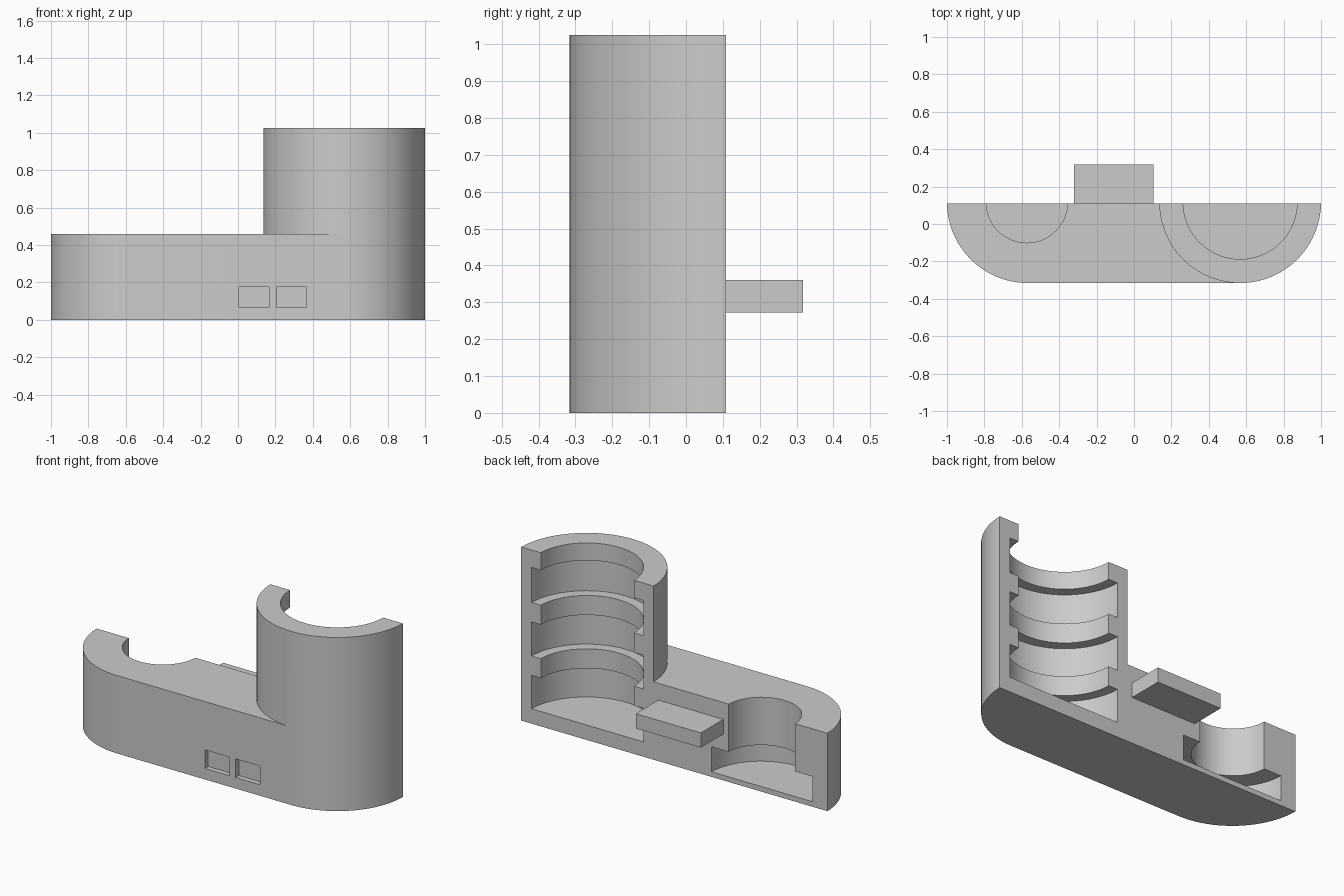
import bpy
import bmesh
from math import pi, sin, cos, asin

cube = bpy.data.objects.get("Cube")
if cube:
    bpy.data.objects.remove(cube, do_unlink=True)

BACK, AXIS_Y, R = 0.109, 0.117, 0.4325
TOWER_X, CUP_X = 0.5675, -0.5675
BASE_H, TOWER_H = 0.46, 1.025

grey = bpy.data.materials.new("plain grey")
grey.use_nodes = True
grey.diffuse_color = (0.6, 0.6, 0.6, 1)
grey.node_tree.nodes["Principled BSDF"].inputs["Base Color"].default_value = (0.6, 0.6, 0.6, 1)


def finish(bm, name):
    bmesh.ops.recalc_face_normals(bm, faces=bm.faces)
    mesh = bpy.data.meshes.new(name)
    bm.to_mesh(mesh)
    bm.free()
    mesh.materials.append(grey)
    obj = bpy.data.objects.new(name, mesh)
    bpy.context.collection.objects.link(obj)
    return obj


def prism(name, outline, z0, z1):
    """Extrude a plan outline from z0 up to z1."""
    bm = bmesh.new()
    face = bm.faces.new([bm.verts.new((x, y, z0)) for x, y in outline])
    ext = bmesh.ops.extrude_face_region(bm, geom=[face])
    top = [v for v in ext["geom"] if isinstance(v, bmesh.types.BMVert)]
    bmesh.ops.translate(bm, verts=top, vec=(0, 0, z1 - z0))
    return finish(bm, name)


def box(name, x0, x1, y0, y1, z0, z1):
    return prism(name, [(x0, y0), (x1, y0), (x1, y1), (x0, y1)], z0, z1)


def arc(cx, r, a0, a1, steps):
    return [(cx + r * cos(a0 + (a1 - a0) * i / steps),
             AXIS_Y + r * sin(a0 + (a1 - a0) * i / steps)) for i in range(steps + 1)]


def disc(name, cx, r, z0, z1):
    return prism(name, arc(cx, r, 0, 2 * pi, 72)[:-1], z0, z1)


def combine(target, tool, operation):
    mod = target.modifiers.new("combine", 'BOOLEAN')
    mod.operation, mod.solver, mod.object = operation, 'EXACT', tool
    bpy.context.view_layer.objects.active = target
    bpy.ops.object.modifier_apply(modifier=mod.name)
    bpy.data.objects.remove(tool, do_unlink=True)


# Rounded base and tower, both sliced flat at the back
tilt = asin((AXIS_Y - BACK) / R)
left_arc = arc(CUP_X, R, pi + tilt, 1.5 * pi, 24)
right_arc = arc(TOWER_X, R, -pi / 2, -tilt, 24)
tower_left = arc(TOWER_X, R, pi + tilt, 1.5 * pi, 24)[:-1]
body = prism("holder_body", left_arc + right_arc, 0, BASE_H)
combine(body, prism("tower", tower_left + right_arc, 0, TOWER_H), 'UNION')

# Tower bore with three wider chambers between the lips
combine(body, disc("bore", TOWER_X, 0.305, 0.2, 1.2), 'DIFFERENCE')
for z0, z1 in ((0.088, 0.285), (0.40, 0.60), (0.715, 0.922)):
    combine(body, disc("chamber", TOWER_X, 0.365, z0, z1), 'DIFFERENCE')

# Cup hole with a wide pocket underneath
combine(body, disc("cup_hole", -0.5725, 0.2175, 0.1, 0.6), 'DIFFERENCE')
combine(body, disc("cup_pocket", -0.5725, 0.33, 0.03, 0.178), 'DIFFERENCE')

# Two shallow front recesses
for x in (0.005, 0.205):
    combine(body, box("recess", x, x + 0.16, -0.5, -0.285, 0.065, 0.175), 'DIFFERENCE')

# Rear tab
box("rear_tab", -0.32, 0.105, BACK, 0.318, 0.273, 0.36)

bpy.ops.object.select_all(action='DESELECT')
body.select_set(True)
bpy.context.view_layer.objects.active = body
bpy.ops.object.shade_smooth_by_angle(angle=0.5)
